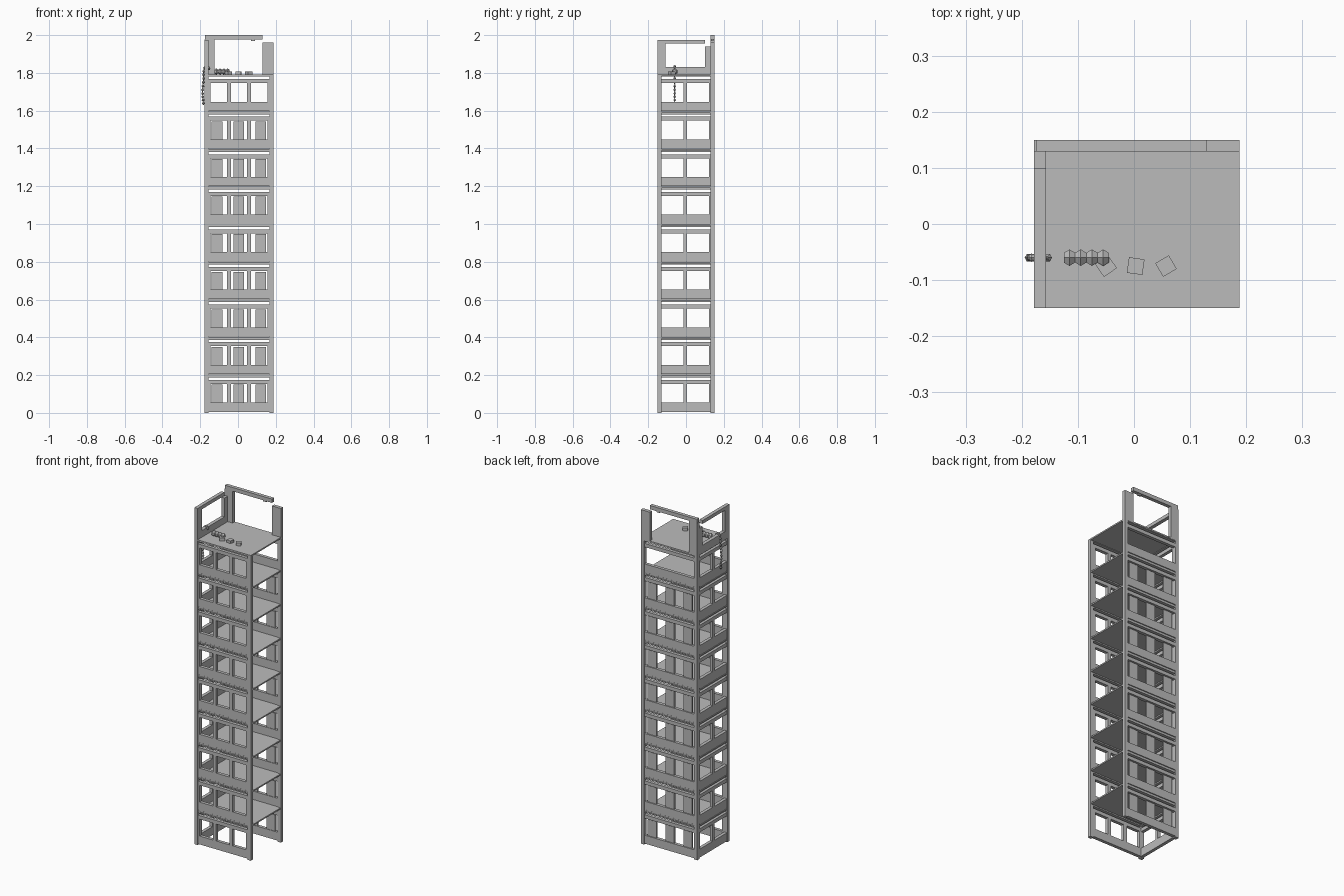
import bpy, bmesh, math
from mathutils import Matrix, Vector

cube = bpy.data.objects.get("Cube")
if cube:
    bpy.data.objects.remove(cube, do_unlink=True)

concrete = bpy.data.materials.new("concrete_grey")
concrete.use_nodes = True
GREY = (0.5, 0.5, 0.5, 1)
concrete.diffuse_color = GREY
concrete.node_tree.nodes["Principled BSDF"].inputs["Base Color"].default_value = GREY

# Overall shell limits, storey pitch and wall thickness
X0, X1, Y0, Y1 = -0.178, 0.188, -0.15, 0.15
PITCH, STOREYS, T = 0.199, 9, 0.021
ROOF = PITCH * STOREYS
XC = (X0 + X1) / 2


def finish(name, bm):
    mesh = bpy.data.meshes.new(name)
    bmesh.ops.recalc_face_normals(bm, faces=bm.faces)
    bm.to_mesh(mesh)
    bm.free()
    mesh.materials.append(concrete)
    obj = bpy.data.objects.new(name, mesh)
    bpy.context.collection.objects.link(obj)
    return obj


def add_box(bm, x, y, z, spin=0):
    """Box from three (low, high) ranges, optionally turned about z."""
    size = [b - a for a, b in (x, y, z)]
    mid = Vector([(a + b) / 2 for a, b in (x, y, z)])
    mat = Matrix.Translation(mid) @ Matrix.Rotation(spin, 4, 'Z') @ Matrix.Diagonal((*size, 1))
    bmesh.ops.create_cube(bm, size=1, matrix=mat)


def boxes(name, items):
    bm = bmesh.new()
    for item in items:
        add_box(bm, *item)
    return finish(name, bm)


def wall_pieces(u0, u1, openings):
    """Infill of one storey as (along, height) rectangles: sill, piers, bar, lintel."""
    sill, head = 0.055, 0.154
    rects = [((u0, u1), (0.006, sill)), ((u0, u1), (head, 0.175)), ((u0, u1), (0.188, 0.195))]
    edges = [u0] + [e for o in openings for e in o] + [u1]
    for a, b in zip(edges[::2], edges[1::2]):
        rects.append(((a, b), (sill, head)))
    return rects


# Corner posts
boxes("corner_posts", [(x, y, (0, ROOF - 0.008))
                       for x in ((X0, X0 + T), (X1 - T, X1))
                       for y in ((Y0, Y0 + T), (Y1 - T, Y1))])

# Three infill walls; the +x side stays open
R = 0.002
front_windows = [(XC + c - 0.043, XC + c + 0.043) for c in (-0.107, 0, 0.107)]
side_windows = [(Y0 + T, -0.012), (0.004, Y1 - T - 0.006)]
front, side, back, panels, slabs = [], [], [], [], []
for i in range(STOREYS):
    base = i * PITCH

    def lift(z):
        return (z[0] + base, z[1] + base)

    for u, z in wall_pieces(X0 + T, X1 - T, front_windows):
        front.append((u, (Y0 + R, Y0 + T), lift(z)))
    for u, z in wall_pieces(Y0 + T, Y1 - T, side_windows):
        side.append(((X0 + R, X0 + T), u, lift(z)))
    for u, z in wall_pieces(X0 + T, X1 - T, [(X0 + T, X1 - T)]):
        if u[1] > u[0]:
            back.append((u, (Y1 - T, Y1 - R), lift(z)))
    if i < STOREYS - 1:
        for c in (-0.116, 0, 0.116):
            panels.append(((XC + c - 0.028, XC + c + 0.028),
                           (Y1 - T + 0.003, Y1 - 0.008), lift((0.055, 0.15))))
        slabs.append(((X0 + 0.005, X1 - 0.003), (Y0 + 0.005, Y1 - 0.005),
                      lift((PITCH - 0.004, PITCH + 0.004))))
side = [s for s in side if s[1][1] - s[1][0] > 0.001]
boxes("front_wall", front)
boxes("side_wall", side)
boxes("back_wall", back)
boxes("back_panels", panels)
boxes("floor_slabs", slabs)
boxes("roof_slab", [((X0, X1), (Y0, Y1), (ROOF - 0.008, ROOF))])

# Ruined top storey: side frame, and broken back frame
sx = (X0, X0 + T)
boxes("ruined_side_frame", [
    (sx, (Y0, Y1 - T), (ROOF, 1.83)),
    (sx, (Y0, -0.108), (1.83, 1.955)),
    (sx, (Y0, 0.1), (1.955, 1.975)),
    (sx, (0.1, Y1 - T), (1.83, 1.94))])
by = (Y1 - T, Y1)
boxes("ruined_back_frame", [
    ((X0, -0.125), by, (ROOF, 1.978)),
    ((X0 + 0.003, 0.13), by, (1.978, 2.0)),
    ((0.07, 0.09), (Y1 - T + 0.004, Y1 - 0.004), (1.97, 1.978)),
    ((0.13, X1), by, (ROOF, 1.96))])

# Loose rubble blocks on the roof
boxes("rubble_blocks", [((x - 0.014, x + 0.014), (-0.089, -0.061),
                         (ROOF, ROOF + 0.016), math.radians(a))
                        for x, a in ((-0.05, 35), (0.003, -8), (0.057, 30))])


def bead(bm, centre, axis, length, radius, tip, sides=6):
    """Bicone: two cones meeting at the widest ring."""
    turn = axis.to_track_quat('Z', 'Y').to_matrix().to_4x4()
    for sign in (-1, 1):
        r1, r2 = (tip, radius) if sign < 0 else (radius, tip)
        mat = Matrix.Translation(centre + axis * sign * length / 4) @ turn
        bmesh.ops.create_cone(bm, cap_ends=True, segments=sides, radius1=r1, radius2=r2,
                              depth=length / 2, matrix=mat)


# Bulging roll lying on the roof
bm = bmesh.new()
for i in range(4):
    bead(bm, Vector((-0.115 + 0.02 * i, -0.06, ROOF + 0.016)), Vector((1, 0, 0)),
         0.02, 0.017, 0.01)
finish("knotted_roll", bm)

# Beaded rope hanging over the side sill
path = [Vector((x, -0.06, z)) for x, z in
        ((-0.152, 1.815), (-0.155, 1.834), (-0.175, 1.834), (-0.183, 1.8),
         (-0.183, 1.76), (-0.188, 1.7), (-0.183, 1.63))]
bm = bmesh.new()
for a, b in zip(path, path[1:]):
    step = b - a
    count = max(1, round(step.length / 0.02))
    for k in range(count):
        bead(bm, a + step * ((k + 0.5) / count), step.normalized(),
             step.length / count, 0.0075, 0.002)
finish("hanging_rope", bm)
